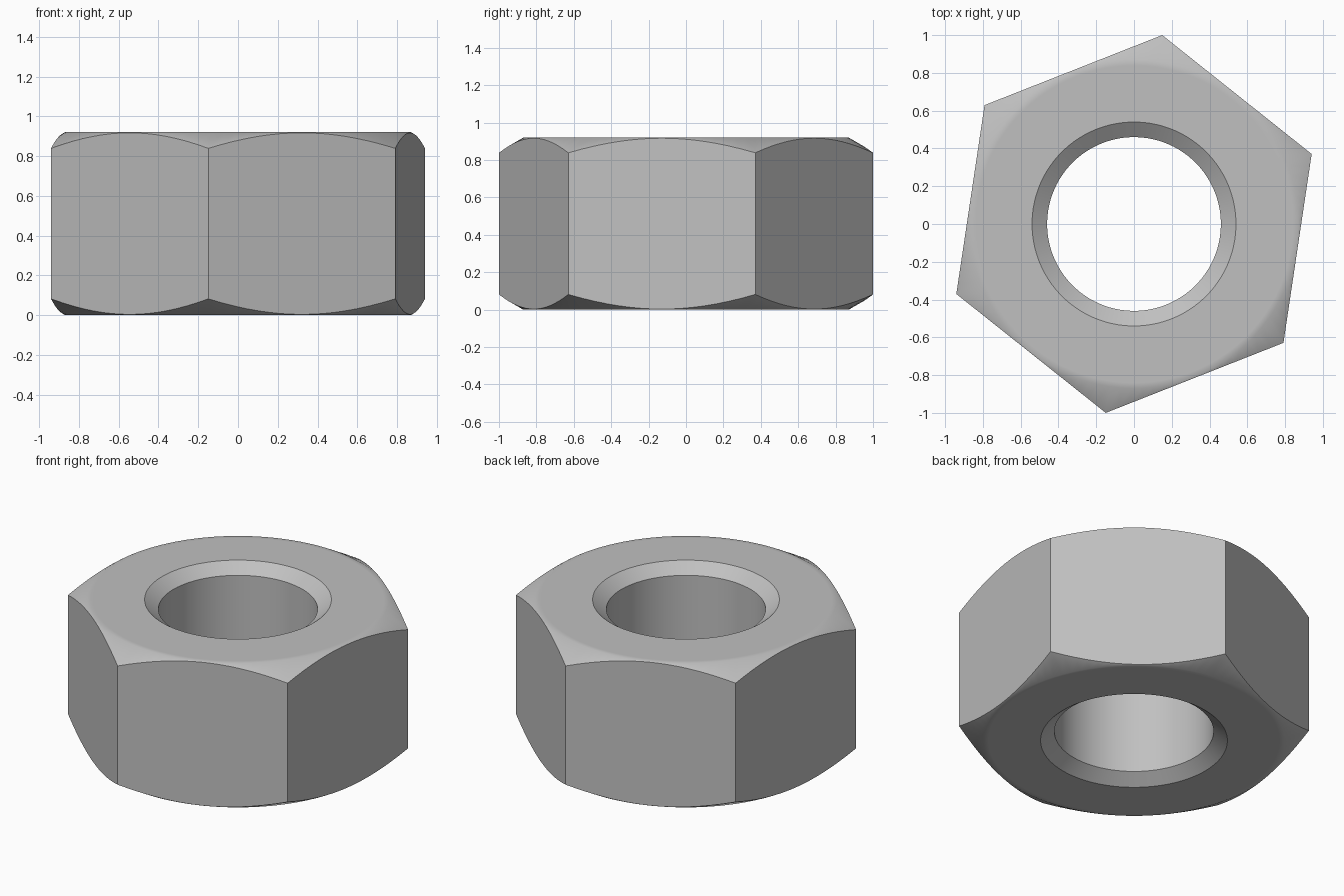
import bpy
import bmesh
from math import cos, sin, radians, tan

cube = bpy.data.objects.get("Cube")
if cube:
    bpy.data.objects.remove(cube, do_unlink=True)

HEIGHT = 0.92
CORNER = 1.011                       # hexagon corner radius
APOTHEM = CORNER * cos(radians(30))
FACE = 0.87                          # edge of the flat bearing face
BORE, SINK, SINK_DEPTH = 0.46, 0.54, 0.06
FIRST_CORNER = 21.5                  # degrees
STEPS = 16                           # segments per hexagon side


def profile(local):
    """Closed (radius, z) section; local is the angle from the side's middle."""
    rim = APOTHEM / cos(radians(local))
    drop = (rim - FACE) * tan(radians(30))
    lower = [(BORE, SINK_DEPTH), (SINK, 0), (FACE - 0.03, 0), (FACE, 0), (rim, drop)]
    upper = [(r, HEIGHT - z) for r, z in reversed(lower)]
    return lower + upper


# Nut body: sections swept around the axis, following the hexagon outline
bm = bmesh.new()
sections = []
for i in range(6 * STEPS):
    turn = 60 * i / STEPS
    a = radians(FIRST_CORNER + turn)
    sections.append([bm.verts.new((r * cos(a), r * sin(a), z))
                     for r, z in profile(turn % 60 - 30)])
for i, here in enumerate(sections):
    after = sections[(i + 1) % len(sections)]
    for j in range(len(here)):
        k = (j + 1) % len(here)
        bm.faces.new((here[j], after[j], after[k], here[k]))
bmesh.ops.recalc_face_normals(bm, faces=bm.faces)
mesh = bpy.data.meshes.new("hex_nut")
bm.to_mesh(mesh)
bm.free()

# Plain grey metal
steel = bpy.data.materials.new("steel_grey")
steel.use_nodes = True
colour = (0.53, 0.53, 0.53, 1)
steel.diffuse_color = colour
steel.node_tree.nodes["Principled BSDF"].inputs["Base Color"].default_value = colour
mesh.materials.append(steel)

nut = bpy.data.objects.new("hex_nut", mesh)
bpy.context.collection.objects.link(nut)
bpy.ops.object.select_all(action='DESELECT')
nut.select_set(True)
bpy.context.view_layer.objects.active = nut
bpy.ops.object.shade_smooth_by_angle(angle=radians(34))
